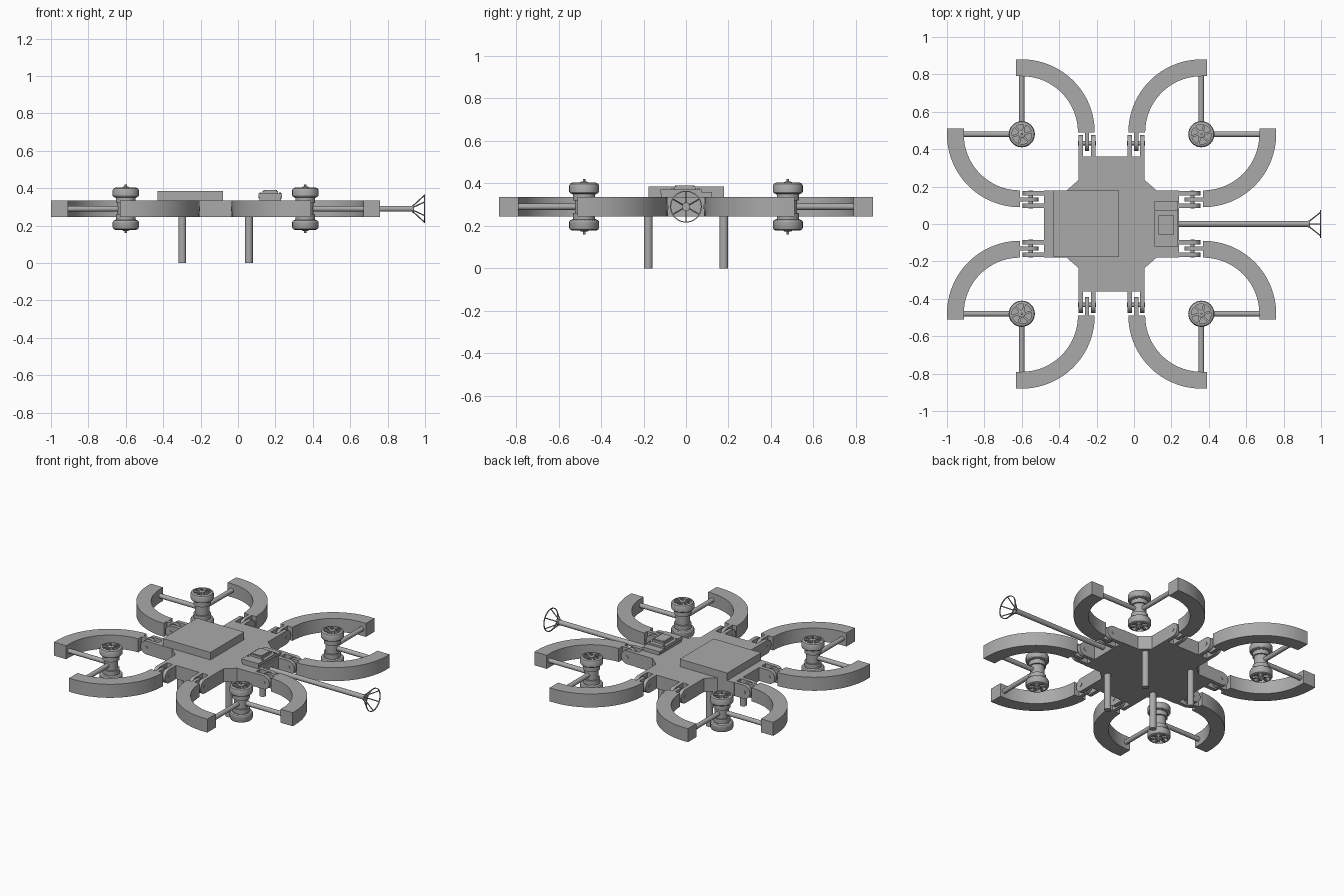
import bpy, bmesh
from math import sin, cos, pi, radians
from mathutils import Vector

old = bpy.data.objects.get("Cube")
if old:
    bpy.data.objects.remove(old)

grey = bpy.data.materials.new("mid_grey")
grey.use_nodes = True
COLOUR = (0.4, 0.4, 0.4, 1)
grey.diffuse_color = COLOUR
grey.node_tree.nodes["Principled BSDF"].inputs["Base Color"].default_value = COLOUR

CX, MID, HALF = -0.12, 0.29, 0.045    # hull centre, mid height, half thickness
made = []


def finish(name, bm):
    bmesh.ops.recalc_face_normals(bm, faces=bm.faces)
    mesh = bpy.data.meshes.new(name)
    bm.to_mesh(mesh)
    bm.free()
    mesh.materials.append(grey)
    ob = bpy.data.objects.new(name, mesh)
    bpy.context.collection.objects.link(ob)
    made.append(ob)
    return ob


def add_prism(bm, pts, lo, hi, place=lambda a, b, h: (a, b, h)):
    low = [bm.verts.new(place(a, b, lo)) for a, b in pts]
    top = [bm.verts.new(place(a, b, hi)) for a, b in pts]
    bm.faces.new(low)
    bm.faces.new(top)
    for i in range(len(pts)):
        j = (i + 1) % len(pts)
        bm.faces.new((low[i], low[j], top[j], top[i]))


def add_rod(bm, p, q, r, n=20):
    p, q = Vector(p), Vector(q)
    rot = (q - p).to_track_quat('Z', 'Y')
    ring = [(r * cos(2 * pi * i / n), r * sin(2 * pi * i / n)) for i in range(n)]
    add_prism(bm, ring, 0, (q - p).length, lambda a, b, h: p + rot @ Vector((a, b, h)))


def add_lathe(bm, prof, n=32, place=lambda a, b, h: (a, b, h), closed=False):
    rings = [[bm.verts.new(place(r * cos(2 * pi * i / n), r * sin(2 * pi * i / n), z))
              for i in range(n)] for r, z in prof]
    pairs = list(zip(rings, rings[1:] + rings[:1] if closed else rings[1:]))
    for a, b in pairs:
        for i in range(n):
            j = (i + 1) % n
            bm.faces.new((a[i], a[j], b[j], b[i]))
    if not closed:
        bm.faces.new(rings[0])
        bm.faces.new(rings[-1])


def rect(x0, x1, y0, y1):
    return [(x0, y0), (x1, y0), (x1, y1), (x0, y1)]


def arc(cx, cy, r, a0, a1, n):
    return [(cx + r * cos(radians(a0 + (a1 - a0) * i / n)),
             cy + r * sin(radians(a0 + (a1 - a0) * i / n))) for i in range(n + 1)]


def prism(name, pts, lo, hi):
    bm = bmesh.new()
    add_prism(bm, pts, lo, hi)
    return finish(name, bm)


# Cross-shaped hull with chamfered inner corners
quarter = [(0.36, 0.18), (0.24, 0.18), (0.177, 0.235), (0.177, 0.36)]
outline = []
for sx, sy in ((1, 1), (-1, 1), (-1, -1), (1, -1)):
    part = quarter if sx * sy > 0 else quarter[::-1]
    outline += [(CX + sx * u, sy * v) for u, v in part]
prism("hull", outline, MID - HALF, MID + HALF)
prism("battery_box", rect(-0.43, -0.08, -0.177, 0.18), MID + HALF, 0.385)

# Landing legs
for sx in (-1, 1):
    for sy in (-1, 1):
        bm = bmesh.new()
        x, y = CX + sx * 0.178, sy * 0.178
        add_rod(bm, (x, y, 0), (x, y, MID - HALF), 0.021)
        finish("landing_leg", bm)


# Hinged quarter-circle guard arms, two per corner
def guard_arm(sx, sy, swap):
    def spot(u, v, z):
        u, v = (v, u) if swap else (u, v)
        return (CX + sx * u, sy * v, z)

    def side(v, z, u):
        return spot(u, v, z)

    bm = bmesh.new()
    ring = [(0.51, 0.88)] + arc(0.48, 0.49, 0.39, 90, 180, 32)
    ring += arc(0.48, 0.49, 0.30, 180, 90, 32) + [(0.51, 0.79)]
    add_prism(bm, ring, MID - HALF, MID + HALF, spot)
    tongue = arc(0.435, MID, HALF, 90, 270, 16) + [(0.505, MID - HALF), (0.505, MID + HALF)]
    add_prism(bm, tongue, 0.121, 0.143, side)
    finish("guard_arm", bm)

    bm = bmesh.new()
    lug = arc(0.43, MID, HALF, -90, 90, 16) + [(0.355, MID + HALF), (0.355, MID - HALF)]
    for u in (0.085, 0.152):
        add_prism(bm, lug, u, u + 0.025, side)
    finish("hinge_fork", bm)

    bm = bmesh.new()
    add_rod(bm, spot(0.082, 0.432, MID), spot(0.18, 0.432, MID), 0.011)
    finish("hinge_pin", bm)

    bm = bmesh.new()
    add_rod(bm, spot(0.48, 0.48, MID), spot(0.48, 0.80, MID), 0.015)
    finish("motor_strut", bm)


# Twin motor: a core with a spoked drum above and below
def motor(x, y):
    bm = bmesh.new()
    core = [(0.052, -0.06), (0.052, -0.03), (0.043, -0.03), (0.043, 0.03), (0.052, 0.03), (0.052, 0.06)]
    add_lathe(bm, core)
    for s in (-1, 1):
        drum = [(0.056, 0.06), (0.066, 0.064), (0.07, 0.07), (0.07, 0.1),
                (0.066, 0.108), (0.056, 0.113), (0.053, 0.113), (0.053, 0.06)]
        up = lambda a, b, h, s=s: (a, b, s * h)
        add_lathe(bm, drum, place=up, closed=True)
        add_lathe(bm, [(0.055, 0.058), (0.055, 0.085)], place=up)
        add_lathe(bm, [(0.02, 0.08), (0.02, 0.114), (0.014, 0.118)], 20, up)
        add_rod(bm, (0, 0, s * 0.1), (0, 0, s * 0.13), 0.006, 12)
        for k in range(6):
            a = k * pi / 3
            turn = lambda p, q, h, a=a, s=s: (p * cos(a) - q * sin(a), p * sin(a) + q * cos(a), s * h)
            add_prism(bm, [(0.015, -0.006), (0.057, 0.008), (0.055, 0.018), (0.014, 0.007)],
                      0.1, 0.111, turn)
    ob = finish("motor", bm)
    ob.location = (x, y, MID)


for sx in (-1, 1):
    for sy in (-1, 1):
        motor(CX + sx * 0.48, sy * 0.48)
        for swap in (False, True):
            guard_arm(sx, sy, swap)

# Sensor pod: base plate, raised block, framed lid and screws
prism("pod_base", rect(0.115, 0.23, -0.115, 0.12), MID + HALF, 0.352)
prism("pod_plate", rect(0.11, 0.235, -0.12, 0.072), 0.352, 0.372)
prism("pod_step", rect(0.11, 0.235, 0.072, 0.122), 0.345, 0.36)
prism("pod_block", rect(0.13, 0.215, -0.055, 0.045), 0.37, 0.386)
lid = []
for cx, cy, a in ((0.198, 0.03, 0), (0.147, 0.03, 90), (0.147, -0.04, 180), (0.198, -0.04, 270)):
    lid += arc(cx, cy, 0.011, a, a + 90, 6)
prism("pod_lid", lid, 0.385, 0.391)
bm = bmesh.new()
for x in (0.12, 0.225):
    for y in (-0.065, 0.06):
        add_rod(bm, (x, y, 0.37), (x, y, 0.376), 0.006, 12)
finish("pod_screws", bm)

# Boom carrying a spoked rim
bm = bmesh.new()
add_rod(bm, (0.22, 0, MID), (0.94, 0, MID), 0.016, 24)
finish("boom", bm)

bm = bmesh.new()
forward = lambda a, b, h: (h, a, MID + b)
add_lathe(bm, [(0.07, 0.994), (0.075, 0.994), (0.075, 1.0), (0.07, 1.0)], 40, forward, True)
add_lathe(bm, [(0.02, 0.93), (0.02, 0.942)], 24, forward)
for k in range(6):
    a = k * pi / 3 + pi / 6
    add_rod(bm, (0.936, 0.016 * cos(a), MID + 0.016 * sin(a)),
            (0.997, 0.072 * cos(a), MID + 0.072 * sin(a)), 0.0035, 8)
finish("boom_rim", bm)

# Smooth the round parts and keep the edges sharp
bpy.ops.object.select_all(action='DESELECT')
for ob in made:
    ob.select_set(True)
bpy.context.view_layer.objects.active = made[0]
bpy.ops.object.shade_smooth_by_angle(angle=radians(30))
